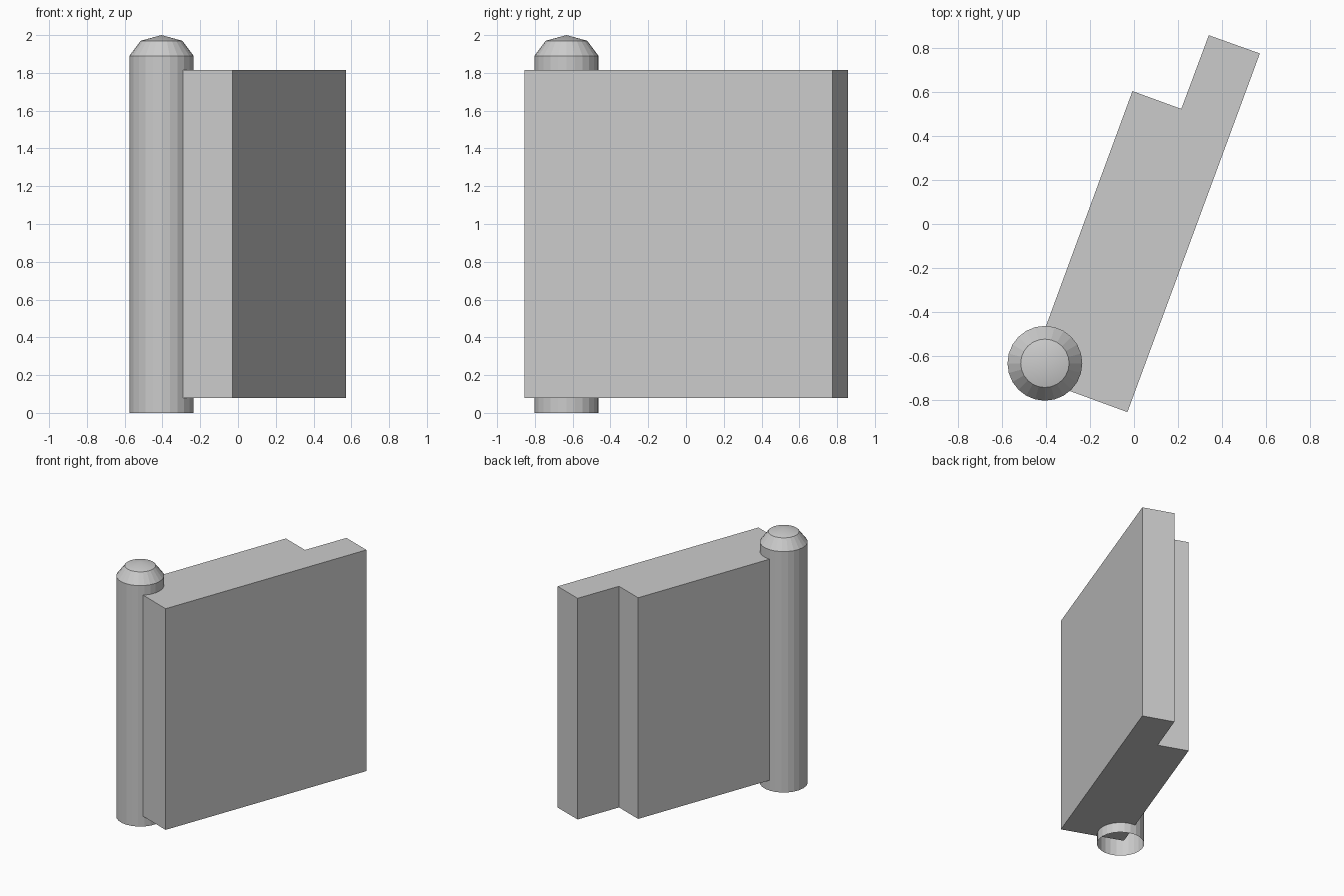
import bpy
import bmesh
from math import cos, sin, tau

if "Cube" in bpy.data.objects:
    bpy.data.objects.remove(bpy.data.objects["Cube"])


def make_object(name, bm):
    bmesh.ops.recalc_face_normals(bm, faces=bm.faces)
    mesh = bpy.data.meshes.new(name)
    bm.to_mesh(mesh)
    bm.free()
    obj = bpy.data.objects.new(name, mesh)
    bpy.context.collection.objects.link(obj)
    return obj


def prism(name, outline, z0, z1):
    """Extrude a plan outline between two heights."""
    bm = bmesh.new()
    face = bm.faces.new([bm.verts.new((x, y, z0)) for x, y in outline])
    ext = bmesh.ops.extrude_face_region(bm, geom=[face], use_keep_orig=True)
    top = [v for v in ext["geom"] if isinstance(v, bmesh.types.BMVert)]
    bmesh.ops.translate(bm, verts=top, vec=(0, 0, z1 - z0))
    return make_object(name, bm)


def turned_post(name, centre, profile, tip_z, sides):
    """Open-bottomed turned shape made of rings, closed by a point."""
    bm = bmesh.new()
    cx, cy = centre
    rings = [[bm.verts.new((cx + r * cos(tau * i / sides),
                            cy + r * sin(tau * i / sides), z))
              for i in range(sides)] for r, z in profile]
    tip = bm.verts.new((cx, cy, tip_z))
    for i in range(sides):
        j = (i + 1) % sides
        for a, b in zip(rings, rings[1:]):
            bm.faces.new((a[i], a[j], b[j], b[i]))
        bm.faces.new((rings[-1][i], rings[-1][j], tip))
    return make_object(name, bm)


# Door leaf with a stepped closing edge; its hinge corner sits inside the post
prism("door_leaf",
      [(-0.03, -0.855), (0.572, 0.775), (0.34, 0.858),
       (0.215, 0.523), (-0.007, 0.604), (-0.483, -0.689)],
      0.08, 1.815)

# Hinge post with chamfered cap, hollow at the bottom
post = turned_post("hinge_post", (-0.405, -0.633),
                   [(0.17, 0.0), (0.17, 1.89), (0.11, 1.97)], 2.0, 24)
bpy.context.view_layer.objects.active = post
post.select_set(True)
bpy.ops.object.shade_smooth_by_angle(angle=0.1)
